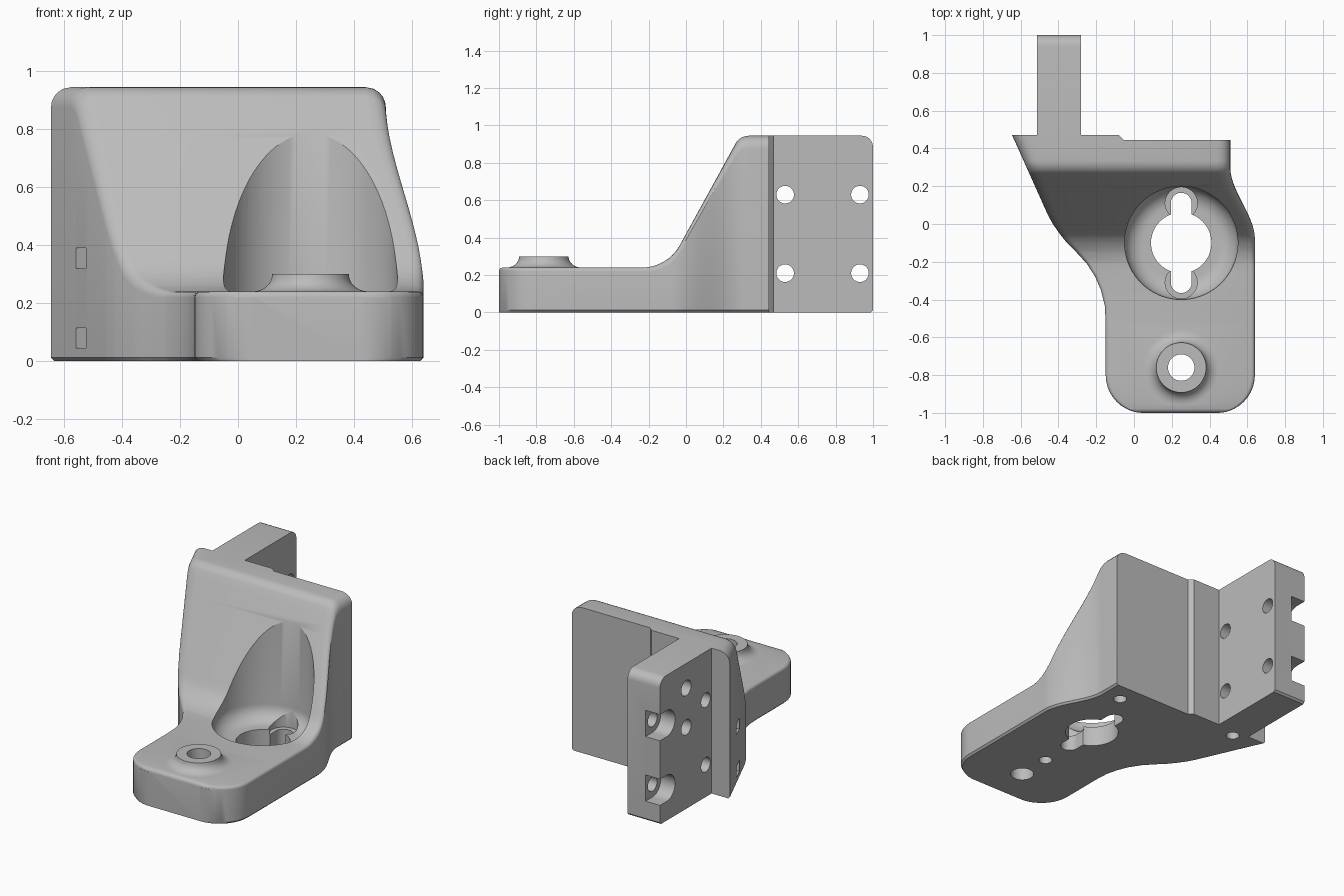
import bpy, bmesh, math
from mathutils import Vector, Matrix

cube = bpy.data.objects.get("Cube")
if cube:
    bpy.data.objects.remove(cube, do_unlink=True)

grey = bpy.data.materials.new("light_grey")
grey.use_nodes = True
grey.diffuse_color = (0.5, 0.5, 0.5, 1)
grey.node_tree.nodes["Principled BSDF"].inputs["Base Color"].default_value = (0.5, 0.5, 0.5, 1)


def make(name, bm):
    bmesh.ops.recalc_face_normals(bm, faces=bm.faces)
    me = bpy.data.meshes.new(name)
    bm.to_mesh(me)
    bm.free()
    me.materials.append(grey)
    ob = bpy.data.objects.new(name, me)
    bpy.context.collection.objects.link(ob)
    return ob


def combine(target, tool, op='DIFFERENCE'):
    tool.hide_render = True
    mod = target.modifiers.new("cut", 'BOOLEAN')
    mod.operation, mod.object, mod.solver = op, tool, 'EXACT'
    bpy.context.view_layer.objects.active = target
    bpy.ops.object.modifier_apply(modifier=mod.name)
    bpy.data.objects.remove(tool, do_unlink=True)


def prism(name, pts, vec):
    bm = bmesh.new()
    face = bm.faces.new([bm.verts.new(p) for p in pts])
    ext = bmesh.ops.extrude_face_region(bm, geom=[face])
    bmesh.ops.translate(bm, vec=vec, verts=[v for v in ext["geom"] if isinstance(v, bmesh.types.BMVert)])
    return make(name, bm)


def box(name, centre, size, turn=0):
    bm = bmesh.new()
    bmesh.ops.create_cube(bm, size=1, matrix=Matrix.Translation(centre)
                          @ Matrix.Rotation(turn, 4, 'Z') @ Matrix.Diagonal((*size, 1)))
    return make(name, bm)


def rod(name, a, b, r, r2=None):
    a, b = Vector(a), Vector(b)
    bm = bmesh.new()
    rot = (b - a).to_track_quat('Z', 'Y').to_matrix().to_4x4()
    bmesh.ops.create_cone(bm, cap_ends=True, segments=48, radius1=r, radius2=r2 or r,
                          depth=(b - a).length, matrix=Matrix.Translation((a + b) / 2) @ rot)
    return make(name, bm)


def lathe(name, profile, x, y, steps=72):
    bm = bmesh.new()
    rings = [[bm.verts.new((x + r * math.cos(k * math.tau / steps), y + r * math.sin(k * math.tau / steps), z))
              for k in range(steps)] for r, z in profile]
    for a, b in zip(rings, rings[1:]):
        for k in range(steps):
            n = (k + 1) % steps
            bm.faces.new((a[k], a[n], b[n], b[k]))
    bm.faces.new(rings[0])
    bm.faces.new(rings[-1])
    return make(name, bm)


def lerp(points, t):
    for (a, u), (b, v) in zip(points, points[1:]):
        if t <= b:
            return u + (v - u) * max(0, t - a) / (b - a)
    return points[-1][1]


# Body: cross-sections running front to back, with rounded top edges
BACK, TOP, PLATE, CORNER = 0.47, 0.945, 0.24, 0.2
LEFT = [(-0.52, -0.15), (-0.43, -0.155), (-0.35, -0.175), (-0.28, -0.205), (-0.21, -0.25), (-0.15, -0.305),
        (-0.1, -0.355), (-0.05, -0.395), (0, -0.43), (0.05, -0.457), (BACK, -0.645)]
# side profile: plate, concave fillet, slope, convex fillet, top
SLOPE = [(-1, PLATE)]
for i in range(9):
    a = math.radians(60 * i / 8)
    SLOPE.append((-0.235 + 0.23 * math.sin(a), PLATE + 0.23 * (1 - math.cos(a))))
for i in range(7):
    a = math.radians(60 - 10 * i)
    SLOPE.append((0.335 - 0.08 * math.sin(a), TOP - 0.08 * (1 - math.cos(a))))


def sides(y):
    t = min(1, max(0, (y + 0.08) / 0.38))
    left, right = lerp(LEFT, y), 0.64 - 0.13 * t * t * (3 - 2 * t)
    c = max(0, CORNER - (y + 1))
    tuck = CORNER - math.sqrt(max(0, CORNER ** 2 - c * c))
    return left + tuck, right - tuck


FRACS = [0, 0.04, 0.15, 0.32, 0.6, 1]
rows = {-1 + 0.02 * f for f in FRACS}
rows |= {-1 + CORNER * (1 - math.cos(math.radians(9 * i))) for i in range(11)}
rows |= {-0.08 + 0.38 * i / 14 for i in range(15)}
rows |= {p[0] for p in LEFT} | {p[0] for p in SLOPE}
ys = []
for y in sorted(rows):
    if not ys or y - ys[-1] > 0.0008:
        ys.append(y)

bm = bmesh.new()
rings = []
for y in ys:
    xl, xr = sides(y)
    r = lerp([(-1, 0.02), (-0.24, 0.02), (0.25, 0.07), (BACK, 0.07)], y)
    b = max(0, r - (y + 1))
    zs = [lerp(SLOPE, y) - r + math.sqrt(max(0, r * r - (r - r * f) ** 2 - b * b)) for f in FRACS]
    half = [(xl + 0.012, 0), (xl, 0.012)] + [(xl + r * f, z) for f, z in zip(FRACS, zs)]
    other = [(xr - 0.012, 0), (xr, 0.012)] + [(xr - r * f, z) for f, z in zip(FRACS, zs)]
    rings.append([bm.verts.new((x, y, z)) for x, z in half + other[::-1]])
for a, b in zip(rings, rings[1:]):
    for k in range(len(a)):
        n = (k + 1) % len(a)
        bm.faces.new((a[k], a[n], b[n], b[k]))
bm.faces.new(rings[0])
bm.faces.new(rings[-1])
bmesh.ops.remove_doubles(bm, verts=bm.verts, dist=0.0001)
body = make("bracket_body", bm)

# Step on the back face
combine(body, prism("back_step", [(-0.055, 0.445, -1), (-0.09, 0.48, -1), (1, 0.48, -1), (1, 0.445, -1)], (0, 0, 3)))

# Rear fin with rounded top corner and bevelled foot
arc = [(-0.28, 0.94 + 0.06 * math.sin(math.radians(a)), TOP - 0.06 + 0.06 * math.cos(math.radians(a)))
       for a in range(0, 91, 15)]
fin = [(-0.28, 0.4, 0), (-0.28, 0.4, TOP)] + arc + [(-0.28, 1, 0.012), (-0.28, 0.988, 0)]
combine(body, prism("rear_fin", fin, (-0.233, 0, 0)), 'UNION')

# Flared boss on the plate
flare = [(0.2, 0.2)] + [(0.2 - 0.068 * math.sin(math.radians(a)), 0.3 - 0.06 * math.cos(math.radians(a)))
                        for a in range(0, 91, 15)]
combine(body, lathe("screw_boss", flare, 0.25, -0.76), 'UNION')

# Round pocket with a filleted floor
dish = [(0.2 + 0.1 * math.sin(math.radians(a)), 0.23 - 0.1 * math.cos(math.radians(a))) for a in range(0, 91, 10)]
combine(body, lathe("pocket", dish + [(0.3, 1.2)], 0.25, -0.1))

# Keyhole opening
combine(body, rod("keyhole_centre", (0.25, -0.1, -0.1), (0.25, -0.1, 0.5), 0.16))
combine(body, box("keyhole_slot", (0.25, -0.1, 0.1), (0.11, 0.42, 0.6)))
for y in (-0.31, 0.11):
    combine(body, rod("slot_end", (0.25, y, -0.1), (0.25, y, 0.4), 0.0552))
    combine(body, rod("slot_recess", (0.25, y, 0.1), (0.25, y, 0.4), 0.085))

# Screw hole and blind holes underneath
combine(body, rod("screw_hole", (0.25, -0.76, -0.1), (0.25, -0.76, 0.5), 0.07))
for x, y, depth in ((0.25, -0.54, 0.12), (0.38, 0.32, 0.2), (-0.43, 0.42, 0.2)):
    combine(body, rod("foot_hole", (x, y, -0.1), (x, y, depth), 0.04))

# Fin holes, with open nut recesses at the end
for z in (0.21, 0.63):
    for y in (0.53, 0.93):
        combine(body, rod("fin_hole", (-0.56 if y > 0.6 else -0.515, y, z), (-0.2, y, z), 0.047))
    combine(body, rod("nut_recess", (-0.6, 0.93, z), (-0.41, 0.93, z), 0.085))
    combine(body, box("nut_recess_opening", (-0.505, 1.03, z), (0.19, 0.2, 0.17)))
for z in (0.53, 0.785):
    combine(body, rod("fin_blind_hole", (-0.6, 0.73, z), (-0.38, 0.73, z), 0.05))

# Small windows in the slanted side
for z in (0.08, 0.355):
    combine(body, box("side_window", (-0.535, 0.24, z), (0.16, 0.085, 0.07), math.radians(25)))

bpy.ops.object.select_all(action='DESELECT')
body.select_set(True)
bpy.context.view_layer.objects.active = body
bpy.ops.object.shade_smooth_by_angle(angle=math.radians(30))
